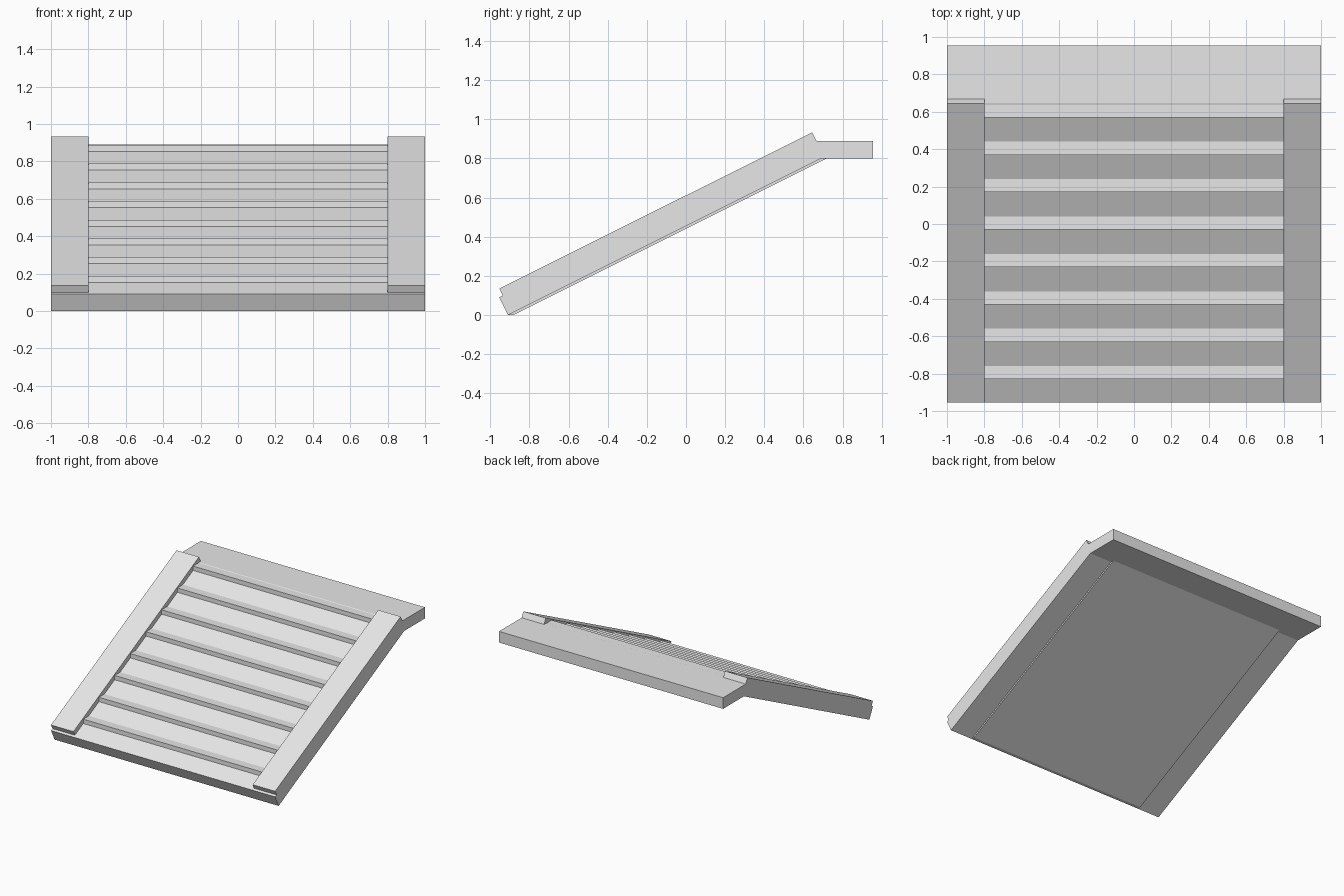
import bpy
import bmesh

cube = bpy.data.objects.get("Cube")
if cube:
    bpy.data.objects.remove(cube, do_unlink=True)

grey = bpy.data.materials.new("light grey")
grey.use_nodes = True
GREY = (0.8, 0.8, 0.8, 1)
grey.diffuse_color = GREY
grey.node_tree.nodes["Principled BSDF"].inputs["Base Color"].default_value = GREY


def prism(name, profile, x0, x1):
    """Extrude a (y, z) profile from x0 to x1."""
    bm = bmesh.new()
    face = bm.faces.new([bm.verts.new((x0, y, z)) for y, z in profile])
    moved = bmesh.ops.extrude_face_region(bm, geom=[face])["geom"]
    verts = [v for v in moved if isinstance(v, bmesh.types.BMVert)]
    bmesh.ops.translate(bm, verts=verts, vec=(x1 - x0, 0, 0))
    bmesh.ops.recalc_face_normals(bm, faces=bm.faces)
    mesh = bpy.data.meshes.new(name)
    bm.to_mesh(mesh)
    bm.free()
    mesh.materials.append(grey)
    obj = bpy.data.objects.new(name, mesh)
    bpy.context.collection.objects.link(obj)
    return obj


FRONT, BACK, TOP = -0.955, 0.955, 0.89
INNER = 0.8


def slope(y):
    """Height of the ramp surface."""
    return 0.09 + 0.5 * (y - FRONT)


# Sloping deck with the level landing at its upper end
prism("ramp_deck", [(FRONT, 0.09), (-0.91, 0), (0.69, 0.8), (BACK, 0.8),
                    (BACK, TOP), (0.645, TOP)], -1, 1)

# Slightly proud panel under the middle of the deck
prism("underside_panel", [(-0.91, 0), (-0.882, 0), (0.718, 0.8), (0.69, 0.8)],
      -INNER, INNER)

# Raised side rails, cut square to the slope at both ends
rail = [(FRONT, 0.135), (-0.937, slope(-0.937)), (0.645, TOP),
        (0.667, TOP), (0.645, 0.933)]
for side, x in (("left", INNER), ("right", -1)):
    prism(side + "_rail", rail, x, x + 1 - INNER)

# Wedge-shaped treads: upright riser and level top
for i in range(8):
    y = -0.83 + 0.2 * i
    z = slope(y + 0.07)
    prism(f"tread_{i + 1}", [(y, slope(y)), (y, z), (y + 0.07, z)], -INNER, INNER)
